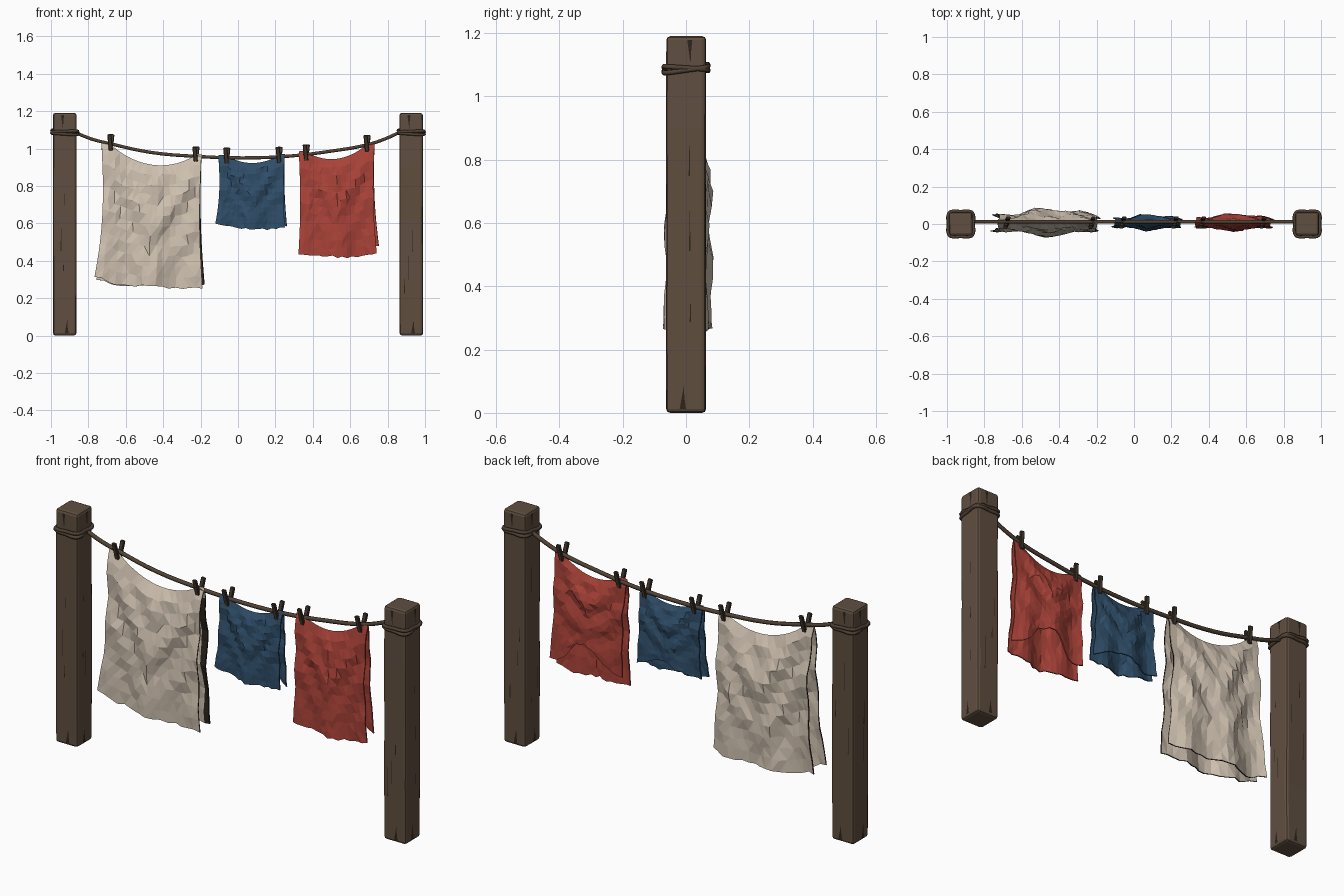
import bpy, bmesh, math, random
from mathutils import Vector, Matrix

random.seed(4)
cube = bpy.data.objects.get("Cube")
if cube:
    bpy.data.objects.remove(cube, do_unlink=True)


def material(name, rgb):
    m = bpy.data.materials.new(name)
    m.use_nodes = True
    m.diffuse_color = (*rgb, 1)
    bsdf = m.node_tree.nodes["Principled BSDF"]
    bsdf.inputs["Base Color"].default_value = (*rgb, 1)
    bsdf.inputs["Roughness"].default_value = 0.9
    return m


WOOD = material("post wood", (0.115, 0.077, 0.050))
DARK = material("dark crack", (0.026, 0.018, 0.012))
ROPE = material("rope brown", (0.080, 0.054, 0.036))
PEG = material("peg wood", (0.058, 0.040, 0.027))
CREAM = material("cream linen", (0.62, 0.53, 0.43))
BLUE = material("blue cloth", (0.028, 0.075, 0.14))
RED = material("red cloth", (0.40, 0.055, 0.040))


def finish(name, bm, mats):
    mesh = bpy.data.meshes.new(name)
    bm.to_mesh(mesh)
    bm.free()
    for m in mats:
        mesh.materials.append(m)
    ob = bpy.data.objects.new(name, mesh)
    bpy.context.collection.objects.link(ob)
    return ob


def tube(name, points, radius, mat, cyclic=False):
    cu = bpy.data.curves.new(name, 'CURVE')
    cu.dimensions = '3D'
    cu.bevel_depth = radius
    cu.bevel_resolution = 1
    cu.resolution_u = 4
    sp = cu.splines.new('BEZIER')
    sp.bezier_points.add(len(points) - 1)
    for bp, p in zip(sp.bezier_points, points):
        bp.co = p
        bp.handle_left_type = bp.handle_right_type = 'AUTO'
    sp.use_cyclic_u = cyclic
    cu.materials.append(mat)
    ob = bpy.data.objects.new(name, cu)
    bpy.context.collection.objects.link(ob)


def interp(table, x):
    for (x0, y0), (x1, y1) in zip(table, table[1:]):
        if x <= x1:
            return y0 + (y1 - y0) * (x - x0) / (x1 - x0)
    return table[-1][1]


def spread(values, u):
    n = len(values) - 1
    return interp([(i / n, v) for i, v in enumerate(values)], u)


# Posts: slightly uneven beveled beams
HALF, HEIGHT, POST_X = 0.064, 1.19, 0.926


def post(name, px):
    bm = bmesh.new()
    bmesh.ops.create_cube(bm, size=1)
    bmesh.ops.scale(bm, vec=(2 * HALF, 2 * HALF, HEIGHT), verts=bm.verts)
    bmesh.ops.translate(bm, vec=(px, 0, HEIGHT / 2), verts=bm.verts)
    for z in (0.3, 0.62, 0.9):
        bmesh.ops.bisect_plane(bm, geom=bm.verts[:] + bm.edges[:] + bm.faces[:],
                               plane_co=(0, 0, z), plane_no=(0, 0, 1))
    for v in bm.verts:
        shrink = random.uniform(0.96, 1)
        v.co.x = px + (v.co.x - px) * shrink
        v.co.y *= random.uniform(0.96, 1)
    ob = finish(name, bm, [WOOD])
    bev = ob.modifiers.new("worn edges", 'BEVEL')
    bev.width = 0.013
    bev.segments = 2
    bev.limit_method = 'ANGLE'
    bev.angle_limit = math.radians(40)


# Cracks: thin dark wedges on each post face
def cracks(name, px):
    bm = bmesh.new()
    for k in range(4):
        rot = Matrix.Rotation(k * math.pi / 2, 4, 'Z')
        s = random.choice((-1, 1))
        wedges = [(0.012 * s, HEIGHT - 0.012, HEIGHT - 0.09, 0.008),
                  (0.01 * -s, 0.012, 0.085, 0.010)]
        for _ in range(3):
            z = random.uniform(0.2, 0.8)
            wedges.append((random.uniform(-0.04, 0.04), z,
                           z + random.uniform(0.08, 0.2), 0.0025))
        for x, z0, z1, w in wedges:
            pts = [(x - w, z0), (x + w, z0), (x + w * 0.5, (z0 + z1) / 2), (x + w * 0.3, z1)]
            vs = [bm.verts.new(rot @ Vector((a, -HALF - 0.0008, b)) + Vector((px, 0, 0)))
                  for a, b in pts]
            bm.faces.new(vs)
    finish(name, bm, [DARK])


# Rope lashings: two tilted loops round each post
def lashing(name, px, tilt):
    ring = []
    h = 0.066
    for k in range(4):
        rot = Matrix.Rotation(k * math.pi / 2, 3, 'Z')
        for p in ((-0.8 * h, -h, 0), (0, -h - 0.001, 0), (0.8 * h, -h, 0)):
            q = rot @ Vector(p)
            ring.append((px + q.x, q.y, 1.087 + tilt * q.y - 0.5 * tilt * q.x))
    tube(name, ring, 0.0085, ROPE, True)


for side, sx in (("left", 1), ("right", -1)):
    post(side + "_post", sx * POST_X)
    cracks(side + "_post_cracks", sx * POST_X)
    lashing(side + "_rope_loop_upper", sx * POST_X, 0.14)
    lashing(side + "_rope_loop_lower", sx * POST_X, -0.07)

# Sagging line between the posts
LINE = [(-0.87, 1.085), (-0.78, 1.05), (-0.68, 1.025), (-0.47, 0.98), (-0.22, 0.958),
        (0.03, 0.95), (0.28, 0.96), (0.49, 0.985), (0.69, 1.02), (0.79, 1.053), (0.87, 1.09)]
tube("washing_line", [(x, 0.012, z) for x, z in LINE], 0.010, ROPE)


# Clothes pegs: two crossed prongs each
def peg(name, x):
    z = interp(LINE, x) + 0.008
    bm = bmesh.new()
    for s in (-1, 1):
        mat = (Matrix.Translation((x + s * 0.004, 0.008 + s * 0.016, z))
               @ Matrix.Rotation(-s * 0.2, 4, 'X') @ Matrix.Rotation(s * 0.1, 4, 'Y')
               @ Matrix.Diagonal((0.022, 0.015, 0.088, 1)))
        bmesh.ops.create_cube(bm, size=1, matrix=mat)
    ob = finish(name, bm, [PEG])
    bev = ob.modifiers.new("soft edges", 'BEVEL')
    bev.width = 0.003
    bev.segments = 1


# Cloths: one sheet folded over the line, swagging between its pegs
def cloth(name, mat, top, bottom, top_z, sag, pegs, front_hem, back_hem, bulge, edged):
    bm = bmesh.new()
    cols, rows = 16, 12
    grid = []
    width = top[1] - top[0]
    p0, p1 = [(p - top[0]) / width for p in pegs]
    for t in range(-rows, rows + 1):
        side = -1 if t < 0 else 1
        v = abs(t) / rows
        line = []
        for c in range(cols + 1):
            u = c / cols
            k = min(max((u - p0) / (p1 - p0), 0), 1)
            zt = top_z[0] + (top_z[1] - top_z[0]) * u - sag * math.sin(math.pi * k) ** 0.7
            hem = spread(front_hem if side < 0 else back_hem, u)
            z = zt + (hem - zt) * v
            x0 = top[0] + (bottom[0] - top[0]) * v ** 3
            x1 = top[1] + (bottom[1] - top[1]) * v ** 3
            x = x0 + (x1 - x0) * u + (0.012 * v if side > 0 else 0)
            x += 0.02 * width * math.sin(math.pi * v) * (1 - 2 * u)
            # V folds fan out from the pegs, loose pleats form near the hem
            w = abs(2 * k - 1)
            swag = math.sin(2 * math.pi * (2.6 * (v + 0.42 * w)) + side) * (1 - v) ** 0.8
            pleat = math.cos(2 * math.pi * 2.2 * u + side * 0.8) * v
            body = min(1, v * 3.5) ** 0.6
            belly = 0.45 + 0.4 * math.sin(math.pi * k)
            y = bulge * body * (belly + 0.24 * swag + 0.24 * pleat)
            y += random.uniform(-0.05, 0.05) * bulge * body
            inner = 0 < c < cols and 0 < v < 1
            jig = 0.012 * width if inner else 0
            x += random.uniform(-jig, jig)
            z += random.uniform(-jig, jig) if v < 1 else random.uniform(-0.007, 0.007)
            line.append(bm.verts.new((x, 0.008 + side * max(y, 0.012 * min(1, v * 8)), z)))
        grid.append(line)
    for r in range(2 * rows):
        for c in range(cols):
            f = bm.faces.new((grid[r][c], grid[r][c + 1], grid[r + 1][c + 1], grid[r + 1][c]))
            # Shaded lining along one back edge of an edged cloth
            f.material_index = int(edged and r > rows and c >= cols - 1)
    bmesh.ops.triangulate(bm, faces=bm.faces[:], quad_method='SHORT_EDGE')
    ob = finish(name, bm, [mat, mat, DARK if edged else mat])
    sol = ob.modifiers.new("thickness", 'SOLIDIFY')
    sol.thickness = 0.006
    sol.offset = -1
    sol.material_offset = 1
    sol.material_offset_rim = 2
    for side, p in zip(("right", "left"), pegs):
        peg(f"{name}_{side}_peg", p)


cloth("cream_sheet", CREAM, (-0.73, -0.195), (-0.767, -0.19), (1.035, 0.972), 0.09,
      (-0.68, -0.225), (0.32, 0.275, 0.268, 0.26, 0.255, 0.252),
      (0.30, 0.27, 0.27, 0.265, 0.26, 0.27), 0.072, True)
cloth("blue_towel", BLUE, (-0.105, 0.25), (-0.122, 0.25), (0.965, 0.97), 0.045,
      (-0.06, 0.22), (0.595, 0.58, 0.568, 0.565, 0.575),
      (0.60, 0.60, 0.64, 0.63, 0.585), 0.042, False)
cloth("red_towel", RED, (0.325, 0.73), (0.323, 0.742), (0.985, 1.035), 0.065,
      (0.365, 0.69), (0.43, 0.425, 0.42, 0.418, 0.445),
      (0.49, 0.50, 0.61, 0.60, 0.50, 0.48), 0.045, False)
